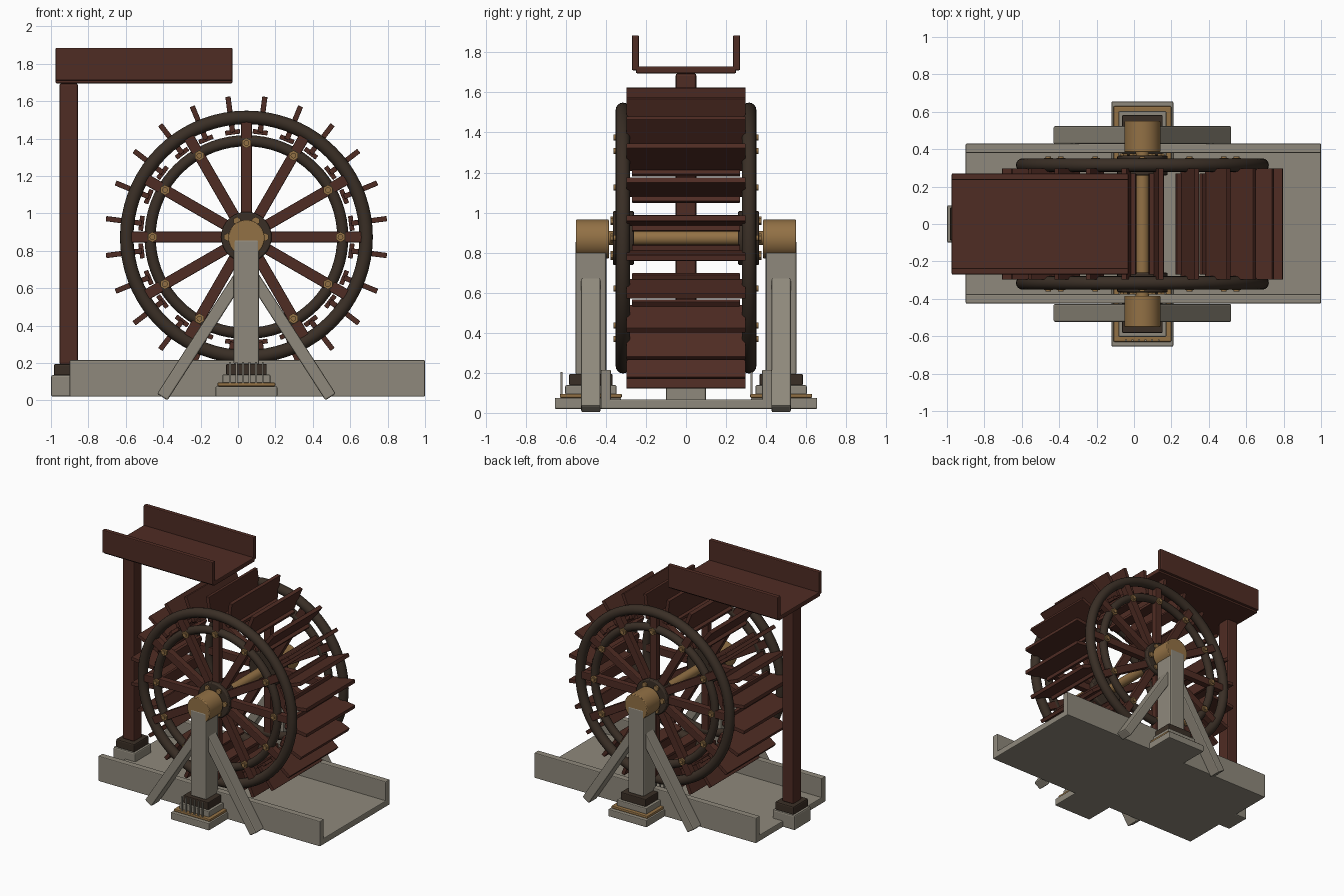
import bpy, bmesh, math
from mathutils import Matrix, Vector

if "Cube" in bpy.data.objects:
    bpy.data.objects.remove(bpy.data.objects["Cube"])

CX, CZ = 0.045, 0.873   # wheel centre


def material(name, rgb):
    m = bpy.data.materials.new(name)
    m.diffuse_color = (*rgb, 1)
    m.use_nodes = True
    m.node_tree.nodes["Principled BSDF"].inputs["Base Color"].default_value = m.diffuse_color
    return m


WOOD = material("red_brown_wood", (0.078, 0.025, 0.017))
DARK = material("dark_brown", (0.042, 0.028, 0.019))
GOLD = material("brass", (0.29, 0.165, 0.06))
STONE = material("grey_stone", (0.275, 0.25, 0.2))


def finish(name, bm, mat, bevel=0.0, smooth=False):
    me = bpy.data.meshes.new(name)
    bmesh.ops.recalc_face_normals(bm, faces=bm.faces)
    bm.to_mesh(me)
    bm.free()
    ob = bpy.data.objects.new(name, me)
    bpy.context.collection.objects.link(ob)
    me.materials.append(mat)
    if bevel:
        b = ob.modifiers.new("bevel", 'BEVEL')
        b.width, b.segments, b.limit_method = bevel, 2, 'ANGLE'
    if smooth:
        bpy.ops.object.select_all(action='DESELECT')
        ob.select_set(True)
        bpy.context.view_layer.objects.active = ob
        bpy.ops.object.shade_smooth_by_angle(angle=math.radians(40))
    return ob


def add_box(bm, lo, hi, mtx=Matrix()):
    lo, hi = Vector(lo), Vector(hi)
    d = hi - lo
    bmesh.ops.create_cube(bm, size=1, matrix=mtx @ Matrix.Translation((lo + hi) / 2)
                          @ Matrix.Diagonal((d.x, d.y, d.z, 1)))


def add_cyl(bm, r, x, z, y0, y1, seg=32):
    m = Matrix.Translation((x, (y0 + y1) / 2, z)) @ Matrix.Rotation(math.pi / 2, 4, 'X')
    bmesh.ops.create_cone(bm, cap_ends=True, segments=seg, radius1=r, radius2=r,
                          depth=abs(y1 - y0), matrix=m)


def box(name, lo, hi, mat, bevel=0.006):
    bm = bmesh.new()
    add_box(bm, lo, hi)
    return finish(name, bm, mat, bevel)


def spin(deg):
    # local z points outward from the wheel centre
    return Matrix.Translation((CX, 0, CZ)) @ Matrix.Rotation(math.radians(deg), 4, 'Y')


def ring(name, y, major, minor):
    bpy.ops.mesh.primitive_torus_add(major_radius=major, minor_radius=minor,
                                     major_segments=72, minor_segments=16,
                                     location=(CX, y, CZ), rotation=(math.pi / 2, 0, 0))
    ob = bpy.context.object
    ob.name = name
    ob.data.materials.append(DARK)
    bpy.ops.object.shade_smooth()


# water trough
box("trough_floor", (-0.9, -0.425, 0.02), (1.0, 0.43, 0.068), STONE)
box("trough_wall_front", (-0.9, -0.425, 0.02), (1.0, -0.375, 0.215), STONE)
box("trough_wall_back", (-0.9, 0.38, 0.02), (1.0, 0.43, 0.215), STONE)

# chute and its support
box("chute_floor", (-0.975, -0.25, 1.695), (-0.03, 0.25, 1.73), WOOD)
for s, n in ((-1, "front"), (1, "back")):
    y0, y1 = sorted((s * 0.235, s * 0.27))
    box("chute_wall_" + n, (-0.975, y0, 1.71), (-0.03, y1, 1.885), WOOD)
box("chute_post", (-0.955, -0.052, 0.19), (-0.855, 0.052, 1.695), WOOD, 0.012)
box("chute_post_pad", (-0.985, -0.09, 0.13), (-0.825, 0.09, 0.195), DARK, 0.01)
box("chute_post_block", (-1.0, -0.1, 0.02), (-0.81, 0.1, 0.135), STONE, 0.01)

# paddles with sole boards, 24 around
bm = bmesh.new()
for i in range(24):
    m = spin(7.5 + 15 * i)
    add_box(bm, (-0.014, -0.297, 0.565), (0.014, 0.297, 0.757), m)
    add_box(bm, (-0.04, -0.27, 0.553), (0.04, 0.27, 0.578), m)
finish("paddles", bm, WOOD, 0.003)

# axle
bm = bmesh.new()
add_cyl(bm, 0.036, CX, CZ, -0.5, 0.5)
finish("axle", bm, GOLD, 0, True)

for s, n in ((-1, "front"), (1, "back")):
    # wheel side: rings, spokes, hub, bolts
    ring("outer_ring_" + n, s * 0.315, 0.64, 0.036)
    ring("inner_ring_" + n, s * 0.315, 0.515, 0.03)
    bm = bmesh.new()
    for i in range(12):
        add_box(bm, (-0.029, s * 0.315 - 0.025, 0.08),
                (0.029, s * 0.315 + 0.025, 0.62), spin(30 * i))
    finish("spokes_" + n, bm, WOOD, 0.005)
    bm = bmesh.new()
    add_cyl(bm, 0.135, CX, CZ, s * 0.26, s * 0.365, 40)
    finish("hub_" + n, bm, DARK, 0.008, True)
    bm = bmesh.new()
    for i in range(12):
        p = spin(30 * i) @ Vector((0, 0, 0.503))
        add_cyl(bm, 0.028, p.x, p.z, s * 0.335, s * 0.353, 6)
        add_cyl(bm, 0.015, p.x, p.z, s * 0.35, s * 0.362, 12)
    for i in range(6):
        p = spin(30 + 60 * i) @ Vector((0, 0, 0.1))
        add_cyl(bm, 0.022, p.x, p.z, s * 0.36, s * 0.378, 6)
    finish("bolts_" + n, bm, GOLD)

    # bearing and tower
    yc = s * 0.475
    bm = bmesh.new()
    add_cyl(bm, 0.097, CX, CZ - 0.005, s * 0.385, s * 0.55, 40)
    finish("bearing_" + n, bm, GOLD, 0.005, True)
    box("tower_post_" + n, (CX - 0.068, yc - 0.077, 0.19),
        (CX + 0.068, yc + 0.077, 0.86), STONE, 0.01)
    for t, side in ((-1, "left"), (1, "right")):
        a = Vector((CX + t * 0.45, yc, 0.018))
        b = Vector((CX + t * 0.03, yc, 0.67))
        d = b - a
        m = Matrix.Translation(a) @ Matrix.Rotation(math.atan2(d.x, d.z), 4, 'Y')
        bm = bmesh.new()
        add_box(bm, (-0.033, -0.048, 0), (0.033, 0.048, d.length), m)
        finish("brace_%s_%s" % (n, side), bm, STONE, 0.008)

    # stepped foot
    for part, h, z0, z1, mat in (("slab", 0.165, 0.02, 0.075, STONE),
                                 ("plate", 0.155, 0.075, 0.095, GOLD),
                                 ("pad", 0.128, 0.09, 0.138, STONE),
                                 ("plinth", 0.108, 0.135, 0.195, DARK)):
        yy = s * 0.49 if part == "slab" else yc
        box("foot_%s_%s" % (part, n), (CX - h, yy - h, z0), (CX + h, yy + h, z1), mat)
    bm = bmesh.new()
    for i in range(6):
        x = CX - 0.088 + 0.035 * i
        add_box(bm, (x - 0.005, yc - 0.152, 0.09), (x + 0.005, yc - 0.142, 0.205))
    finish("foot_pins_" + n, bm, STONE)
